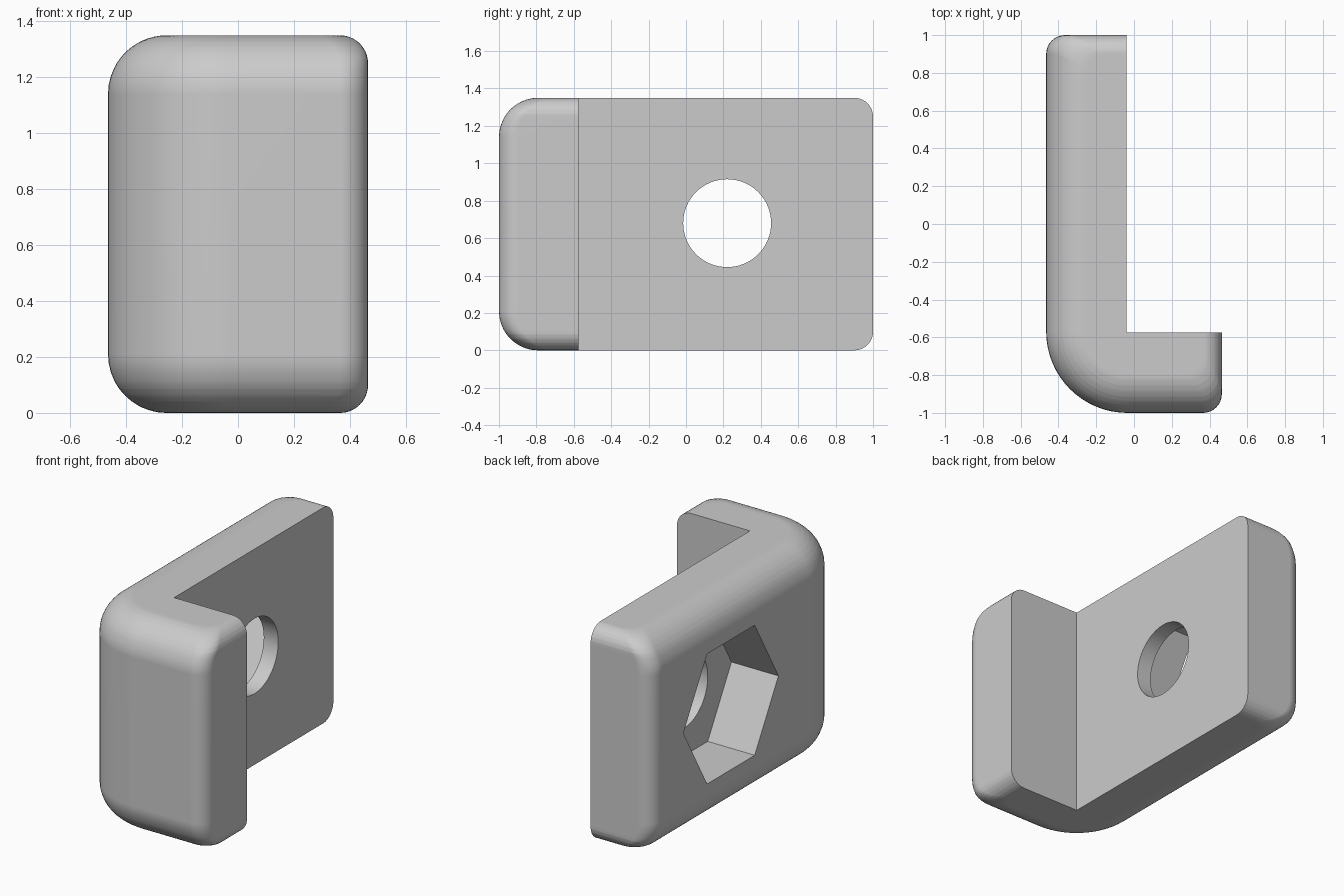
import bpy
import bmesh
from math import sin, cos, pi, sqrt
from mathutils import Matrix

if "Cube" in bpy.data.objects:
    bpy.data.objects.remove(bpy.data.objects["Cube"])

# Overall sizes
X0, X1, Y0, Y1, H = -0.465, 0.465, -1.0, 1.0, 1.35
INNER_X, INNER_Y = -0.04, -0.575
BEND, EDGE, END = 0.43, 0.21, 0.1
HOLE_Y, HOLE_Z = 0.22, 0.68

grey = bpy.data.materials.new("grey")
grey.use_nodes = True
grey.diffuse_color = (0.6, 0.6, 0.6, 1)
grey.node_tree.nodes["Principled BSDF"].inputs["Base Color"].default_value = (0.6, 0.6, 0.6, 1)


def make_object(name, bm):
    bmesh.ops.recalc_face_normals(bm, faces=bm.faces)
    mesh = bpy.data.meshes.new(name)
    bm.to_mesh(mesh)
    bm.free()
    mesh.materials.append(grey)
    obj = bpy.data.objects.new(name, mesh)
    bpy.context.collection.objects.link(obj)
    return obj


def arc(cx, cy, r, start, steps):
    """Quarter circle, counter-clockwise from the start angle."""
    angles = [start + pi / 2 * i / steps for i in range(steps + 1)]
    return [(cx + r * cos(a), cy + r * sin(a)) for a in angles]


def inset(radius, z):
    """Inward distance of a rounded edge at a height above the base."""
    t = min(z, H - z)
    return radius - sqrt(max(0, radius**2 - (radius - t)**2)) if t < radius else 0


def outline(z):
    """L-shaped section at one height, with outer faces and ends drawn in."""
    d, e = inset(EDGE, z), inset(END, z)
    x0, y0, x1, y1 = X0 + d, Y0 + d, X1 - e, Y1 - e
    pts = [(INNER_X, INNER_Y), (INNER_X, y1)]
    pts += arc(x0 + END, y1 - END, END, pi / 2, 8)
    pts += arc(x0 + BEND - d, y0 + BEND - d, BEND - d, pi, 16)
    pts += arc(x1 - END, y0 + END, END, 1.5 * pi, 8)
    return pts + [(x1, INNER_Y)]


# Bracket body: sections lofted upwards through the rounded rims
lower = sorted({round(r * (1 - cos(pi / 2 * i / 10)), 5) for r in (EDGE, END) for i in range(11)})
heights = lower + [H - z for z in reversed(lower)]
bm = bmesh.new()
rings = [[bm.verts.new((x, y, z)) for x, y in outline(z)] for z in heights]
for a, b in zip(rings, rings[1:]):
    for i in range(len(a)):
        j = (i + 1) % len(a)
        bm.faces.new((a[i], a[j], b[j], b[i]))
bm.faces.new(rings[0])
bm.faces.new(rings[-1])
body = make_object("angle_bracket", bm)


def cutter(name, sides, radius, x_from, x_to):
    """Prism along x; the first corner points along y."""
    bm = bmesh.new()
    bmesh.ops.create_cone(bm, cap_ends=True, segments=sides, radius1=radius,
                          radius2=radius, depth=x_to - x_from)
    move = Matrix.Translation(((x_from + x_to) / 2, HOLE_Y, HOLE_Z))
    bmesh.ops.transform(bm, matrix=move @ Matrix.Rotation(pi / 2, 4, "Y"), verts=bm.verts)
    obj = make_object(name, bm)
    obj.hide_render = True
    return obj


# Round bolt hole and hexagonal nut pocket
bpy.context.view_layer.objects.active = body
body.select_set(True)
for tool in (cutter("bolt_hole_cutter", 64, 0.235, -0.7, 0.2),
             cutter("nut_pocket_cutter", 6, 0.47, -0.7, -0.14)):
    mod = body.modifiers.new("cut", "BOOLEAN")
    mod.operation, mod.solver, mod.object = "DIFFERENCE", "EXACT", tool
    bpy.ops.object.modifier_apply(modifier=mod.name)
    bpy.data.objects.remove(tool)

# Smooth rims with crisp corners and flat broad faces
bpy.ops.object.shade_smooth_by_angle(angle=pi / 6)
weighted = body.modifiers.new("flat_faces", "WEIGHTED_NORMAL")
weighted.keep_sharp = True
